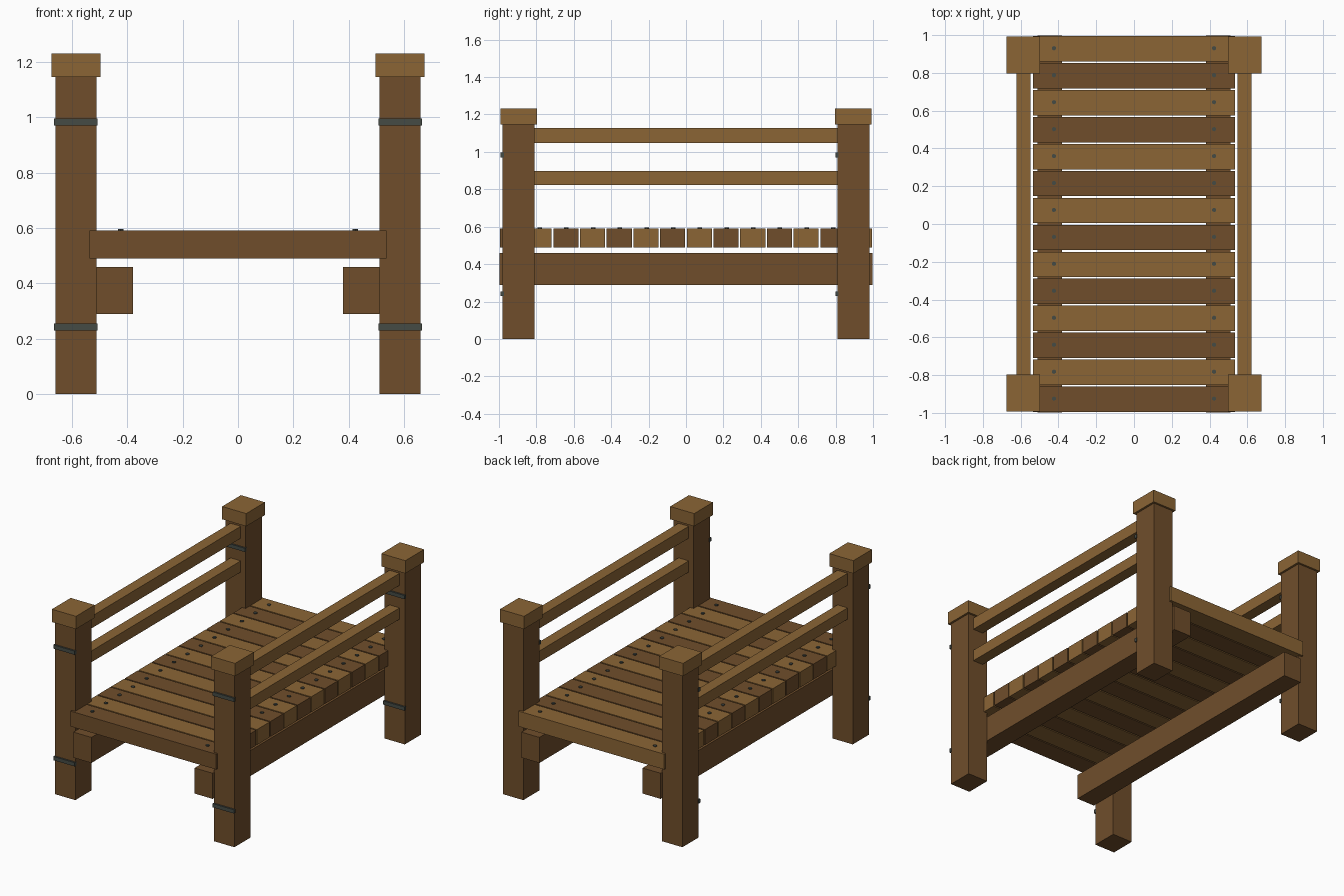
import bpy, bmesh

if "Cube" in bpy.data.objects:
    bpy.data.objects.remove(bpy.data.objects["Cube"])


def material(name, rgb):
    m = bpy.data.materials.new(name)
    m.diffuse_color = (*rgb, 1)
    m.use_nodes = True
    m.node_tree.nodes["Principled BSDF"].inputs["Base Color"].default_value = m.diffuse_color
    return m


LIGHT = material("light_wood", (0.258, 0.13, 0.036))
DARK = material("dark_wood", (0.162, 0.076, 0.024))
IRON = material("iron", (0.06, 0.07, 0.06))


def add_object(name, bm, mat):
    me = bpy.data.meshes.new(name)
    bm.to_mesh(me)
    bm.free()
    me.materials.append(mat)
    ob = bpy.data.objects.new(name, me)
    bpy.context.collection.objects.link(ob)
    return ob


def box(name, x, y, z, mat):
    """Box from (min, max) ranges on each axis."""
    bm = bmesh.new()
    bmesh.ops.create_cube(bm, size=1)
    for v in bm.verts:
        v.co = [r[0] if c < 0 else r[1] for c, r in zip(v.co, (x, y, z))]
    return add_object(name, bm, mat)


def span(s, a, b):
    """Range mirrored to the side given by the sign s."""
    return tuple(sorted((s * a, s * b)))


def nail(name, x, y):
    bm = bmesh.new()
    bmesh.ops.create_cone(bm, cap_ends=True, segments=6, radius1=0.012,
                          radius2=0.012, depth=0.02)
    bmesh.ops.translate(bm, verts=bm.verts, vec=(x, y, 0.587))
    add_object(name, bm, IRON)


for sx, side in ((-1, "left"), (1, "right")):
    # Long support beam under the deck
    box(f"{side}_beam", span(sx, 0.38, 0.512), (-0.998, 0.998), (0.289, 0.459), DARK)
    # Two handrails between the posts
    for label, z in (("upper", (1.048, 1.128)), ("lower", (0.823, 0.898))):
        box(f"{side}_{label}_rail", span(sx, 0.547, 0.622), (-0.82, 0.82), z, LIGHT)
    for sy, end in ((-1, "front"), (1, "back")):
        # Corner post with its cap
        post_y = span(sy, 0.81, 0.98)
        box(f"{side}_{end}_post", span(sx, 0.511, 0.66), post_y, (0, 1.15), DARK)
        box(f"{side}_{end}_cap", span(sx, 0.497, 0.674), span(sy, 0.796, 0.993),
            (1.146, 1.231), LIGHT)
        # Iron straps on the front face of the post
        for label, z in (("upper", (0.971, 0.996)), ("lower", (0.229, 0.254))):
            box(f"{side}_{end}_{label}_strap", span(sx, 0.508, 0.665),
                (post_y[0] - 0.011, post_y[0] + 0.006), z, IRON)

# Deck planks in alternating tones, each nailed to both beams
for i in range(14):
    y = (i - 6.5) * 0.1427
    box(f"plank_{i + 1}", (-0.536, 0.536), (y - 0.067, y + 0.067), (0.489, 0.591),
        LIGHT if i % 2 else DARK)
    for sx, side in ((-1, "left"), (1, "right")):
        nail(f"{side}_nail_{i + 1}", sx * 0.424, y + 0.003)
